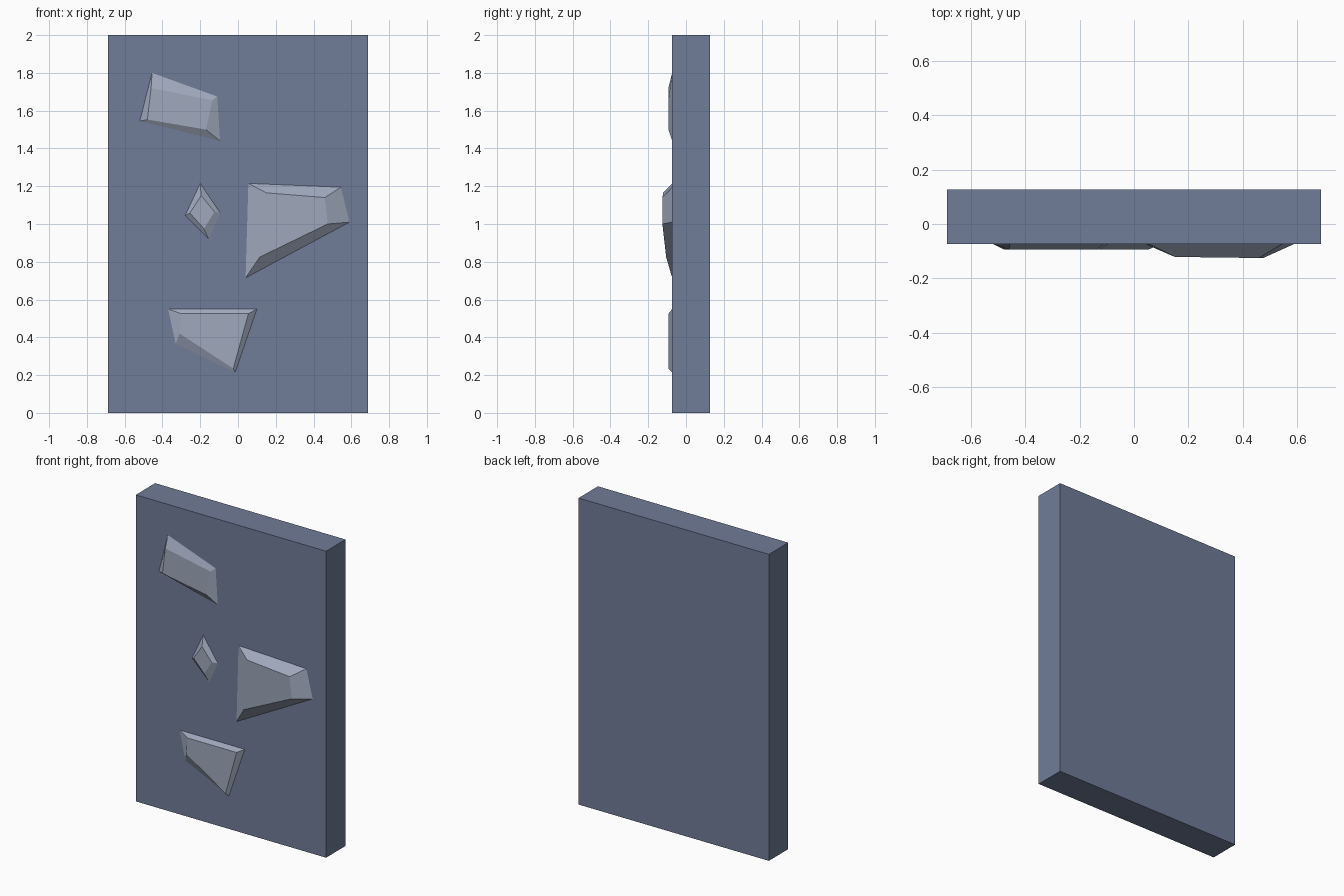
import bpy
import bmesh

cube = bpy.data.objects.get("Cube")
if cube:
    bpy.data.objects.remove(cube, do_unlink=True)


def make_material(name, rgb):
    mat = bpy.data.materials.new(name)
    mat.use_nodes = True
    mat.diffuse_color = (*rgb, 1)
    mat.node_tree.nodes["Principled BSDF"].inputs["Base Color"].default_value = (*rgb, 1)
    return mat


slate = make_material("slate blue", (0.16, 0.20, 0.31))
stone = make_material("pale stone", (0.35, 0.40, 0.51))
FRONT = -0.073


def add_object(name, bm, mat):
    bmesh.ops.recalc_face_normals(bm, faces=bm.faces)
    mesh = bpy.data.meshes.new(name)
    bm.to_mesh(mesh)
    bm.free()
    mesh.materials.append(mat)
    obj = bpy.data.objects.new(name, mesh)
    bpy.context.collection.objects.link(obj)


def add_stone(name, base, crown, depths):
    """Chamfered stone: base outline on the wall, smaller crown outline in front."""
    bm = bmesh.new()
    low = [bm.verts.new((x, FRONT + 0.005, z)) for x, z in base]
    rim = [bm.verts.new((x, FRONT, z)) for x, z in base]
    top = [bm.verts.new((x, FRONT - d, z)) for (x, z), d in zip(crown, depths)]
    for a, b in ((low, rim), (rim, top)):
        for i in range(len(a)):
            j = (i + 1) % len(a)
            bm.faces.new((a[i], a[j], b[j], b[i]))
    bm.faces.new(top)
    bm.faces.new(low[::-1])
    add_object(name, bm, stone)


# Wall slab
bm = bmesh.new()
bmesh.ops.create_cube(bm, size=1)
bmesh.ops.scale(bm, vec=(1.374, 0.2, 2), verts=bm.verts)
bmesh.ops.translate(bm, vec=(0, FRONT + 0.1, 1), verts=bm.verts)
add_object("wall_slab", bm, slate)

# Raised stones, corners listed clockwise from the upper left
add_stone("upper_stone",
          [(-0.455, 1.80), (-0.11, 1.675), (-0.095, 1.44), (-0.52, 1.545)],
          [(-0.46, 1.72), (-0.135, 1.655), (-0.17, 1.50), (-0.48, 1.553)],
          [0.02] * 4)
add_stone("small_stone",
          [(-0.20, 1.215), (-0.095, 1.06), (-0.155, 0.92), (-0.28, 1.045)],
          [(-0.195, 1.15), (-0.125, 1.065), (-0.18, 0.975), (-0.255, 1.058)],
          [0.02] * 4)
add_stone("large_stone",
          [(0.055, 1.215), (0.545, 1.195), (0.59, 1.01), (0.04, 0.715)],
          [(0.15, 1.165), (0.46, 1.14), (0.475, 1.0), (0.115, 0.825)],
          [0.048, 0.052, 0.052, 0.032])
add_stone("lower_stone",
          [(-0.37, 0.55), (0.10, 0.55), (-0.015, 0.215), (-0.33, 0.365)],
          [(-0.30, 0.525), (0.055, 0.525), (-0.025, 0.235), (-0.31, 0.42)],
          [0.02] * 4)
